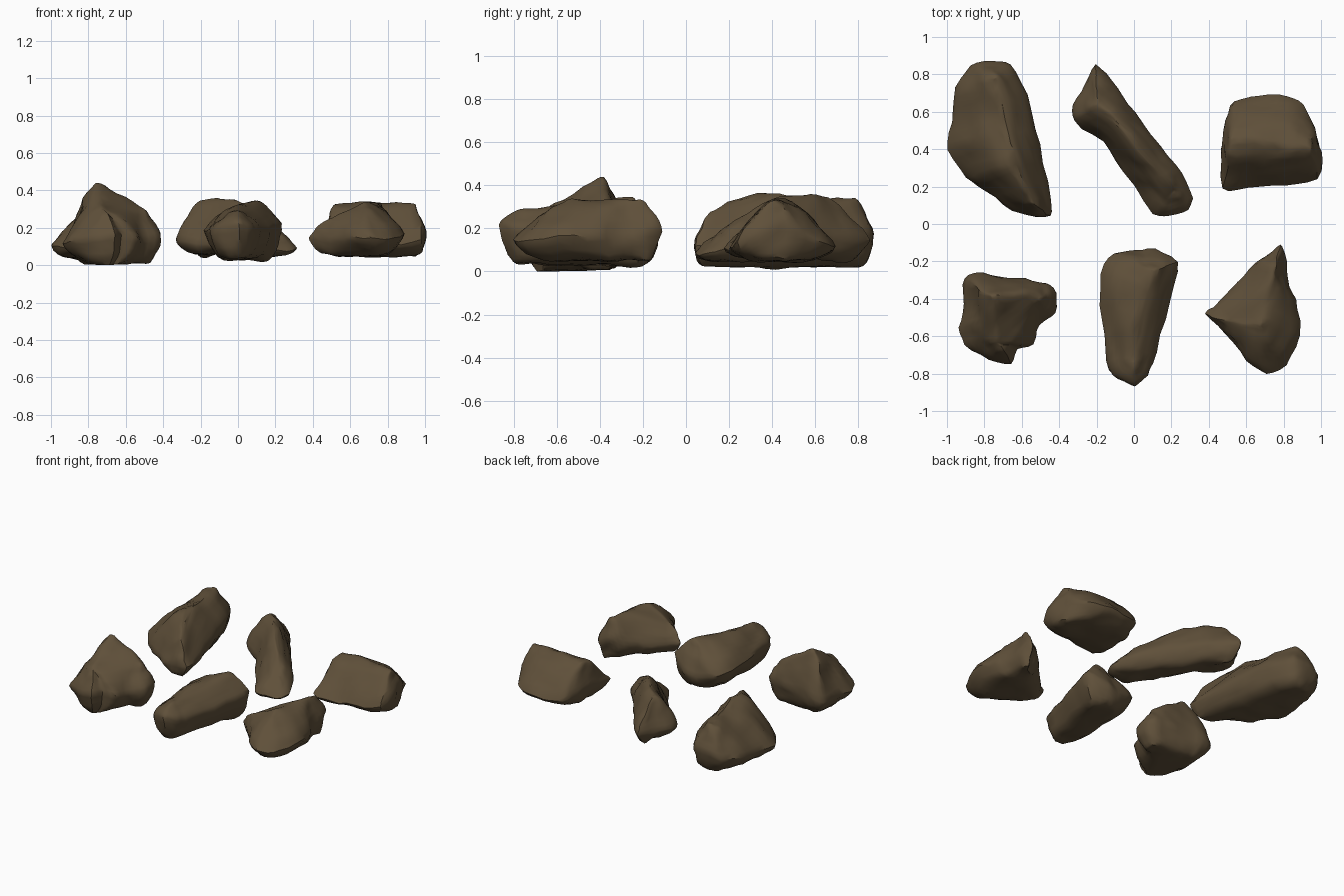
import bpy
import bmesh
from mathutils import Vector, noise
from mathutils.geometry import intersect_point_line

default_cube = bpy.data.objects.get("Cube")
if default_cube:
    bpy.data.objects.remove(default_cube, do_unlink=True)

# One earthy brown for every stone
brown = bpy.data.materials.new("earth_brown_stone")
brown.use_nodes = True
colour = (0.115, 0.08, 0.042, 1)
brown.diffuse_color = colour
shader = next(n for n in brown.node_tree.nodes if n.type == 'BSDF_PRINCIPLED')
shader.inputs["Base Color"].default_value = colour
shader.inputs["Roughness"].default_value = 0.9

# Cross-section of a stone: (inward fraction, height fraction)
UPPER_STEPS = ((0, 0), (0.32, 0.45), (0.68, 0.85), (0.92, 1))
LOWER_STEPS = ((0.2, 0.6), (0.52, 1))


def to_units(points):
    """Convert points given in hundredths of a unit to vectors."""
    return [Vector(p) / 100 for p in points]


def nearest_on_ridge(point, ridge):
    """Closest place on the ridge line, measured in plan."""
    candidates = []
    for start, end in zip(ridge, ridge[1:]):
        flat_start, flat_end = start.to_2d(), end.to_2d()
        _, t = intersect_point_line(point.to_2d(), flat_start, flat_end)
        candidates.append(start.lerp(end, min(max(t, 0), 1)))
    return min(candidates, key=lambda c: (c.to_2d() - point.to_2d()).length)


def add_ring(bm, waist, ridge, inward, height, floor=None):
    """Ring of vertices between the waist and the ridge or the floor."""
    ring = []
    for point in waist:
        goal = nearest_on_ridge(point, ridge)
        place = point.lerp(goal, inward)
        goal_z = goal.z if floor is None else floor
        place.z = point.z + (goal_z - point.z) * height
        ring.append(bm.verts.new(place))
    return ring


def rough_offset(place):
    """Broad dents plus finer chips."""
    broad = noise.noise_vector(place * 7) * 0.016
    fine = noise.noise_vector(place * 17) * 0.009
    return broad + fine


def make_stone(name, floor, waist, ridge):
    waist, ridge = to_units(waist), to_units(ridge)
    bm = bmesh.new()

    # Loft from underside to crest
    rings = [add_ring(bm, waist, ridge, inward, drop, floor / 100)
             for inward, drop in reversed(LOWER_STEPS)]
    rings += [add_ring(bm, waist, ridge, inward, rise)
              for inward, rise in UPPER_STEPS]
    count = len(waist)
    for low, high in zip(rings, rings[1:]):
        for i in range(count):
            j = (i + 1) % count
            bm.faces.new((low[i], low[j], high[j], high[i]))
    caps = [bm.faces.new(list(reversed(rings[0]))), bm.faces.new(rings[-1])]
    bmesh.ops.triangulate(bm, faces=caps)
    bmesh.ops.remove_doubles(bm, verts=bm.verts, dist=0.004)

    # Refine, wear the edges down, then roughen
    bmesh.ops.subdivide_edges(bm, edges=bm.edges, cuts=2, use_grid_fill=True)
    for _ in range(2):
        bmesh.ops.smooth_vert(bm, verts=bm.verts, factor=0.5,
                              use_axis_x=True, use_axis_y=True, use_axis_z=True)
    for vert in bm.verts:
        vert.co += rough_offset(vert.co)
        vert.co.z = max(vert.co.z, 0)
    bmesh.ops.recalc_face_normals(bm, faces=bm.faces)

    mesh = bpy.data.meshes.new(name)
    bm.to_mesh(mesh)
    bm.free()
    mesh.materials.append(brown)
    stone = bpy.data.objects.new(name, mesh)
    bpy.context.collection.objects.link(stone)
    bpy.ops.object.select_all(action='DESELECT')
    stone.select_set(True)
    bpy.context.view_layer.objects.active = stone
    bpy.ops.object.shade_smooth_by_angle(angle=0.7)


# Each stone: floor height, waist outline, ridge line (hundredths)
make_stone(
    "back_right_long_stone", 2,
    waist=[(-101, 40, 10), (-92, 23, 8), (-80, 17, 8), (-66, 7, 9),
           (-52, 2, 11), (-44, 3, 11), (-44, 12, 13), (-50, 42, 16),
           (-56, 70, 19), (-66, 86, 19), (-77, 88, 18), (-88, 86, 14),
           (-96, 73, 12), (-100, 55, 11)],
    ridge=[(-74, 77, 35), (-70, 60, 32), (-65, 34, 38), (-55, 12, 27)])

make_stone(
    "back_middle_diagonal_stone", 5,
    waist=[(-34, 54, 14), (-17, 44, 11), (-6, 28, 9), (2, 17, 8),
           (10, 4, 8), (18, 4, 8), (31, 7, 8), (33, 18, 10),
           (22, 31, 14), (10, 48, 17), (-3, 65, 18), (-11, 77, 15),
           (-21, 88, 13), (-26, 75, 14), (-33, 63, 14)],
    ridge=[(-19, 64, 34), (-12, 58, 37), (6, 36, 33), (21, 18, 19)])

make_stone(
    "back_left_wedge_stone", 5,
    waist=[(46, 17, 11), (62, 18, 9), (80, 20, 10), (100, 23, 13),
           (101, 38, 19), (97, 52, 18), (91, 66, 12), (83, 70, 11),
           (66, 71, 10), (53, 68, 12), (48, 57, 14), (47, 40, 18)],
    ridge=[(53, 45, 32), (75, 43, 34), (95, 40, 33)])

make_stone(
    "front_right_peaked_stone", 1,
    waist=[(-92, -28, 13), (-84, -25, 15), (-73, -28, 17), (-58, -29, 16),
           (-46, -30, 16), (-40, -36, 17), (-41, -48, 16), (-52, -54, 14),
           (-52, -65, 14), (-62, -67, 15), (-65, -76, 17), (-78, -73, 15),
           (-91, -65, 13), (-94, -55, 11), (-91, -43, 12)],
    ridge=[(-72, -64, 29), (-75, -40, 44), (-67, -38, 43), (-53, -40, 30)])

make_stone(
    "front_middle_tapered_stone", 3,
    waist=[(-20, -25, 18), (-12, -15, 14), (0, -13, 12), (10, -13, 14),
           (26, -18, 23), (20, -40, 20), (12, -70, 18), (8, -81, 20),
           (0, -88, 23), (-9, -84, 21), (-16, -75, 19), (-18, -52, 19)],
    ridge=[(0, -73, 29), (0, -50, 33), (10, -25, 34)])

make_stone(
    "front_left_spiked_stone", 5,
    waist=[(36, -48, 15), (45, -42, 14), (55, -31, 15), (64, -20, 17),
           (73, -16, 20), (78, -10, 20), (81, -15, 19), (82, -30, 18),
           (88, -40, 17), (91, -60, 16), (83, -78, 13), (70, -81, 15),
           (60, -75, 14), (49, -60, 13)],
    ridge=[(50, -51, 26), (66, -53, 33), (71, -42, 33), (76, -22, 33)])
